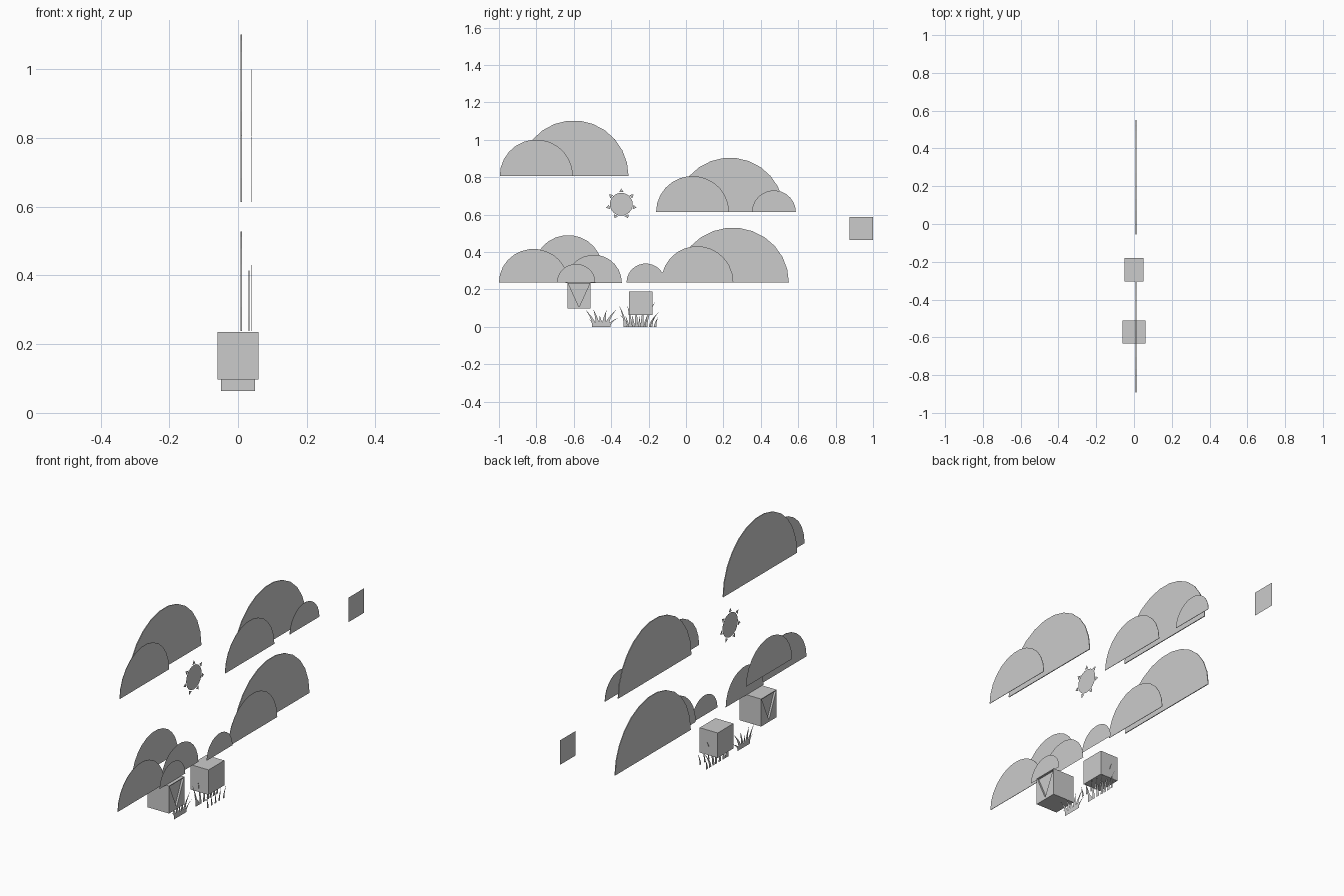
import bpy, bmesh
from math import sin, cos, pi, radians

if "Cube" in bpy.data.objects:
    bpy.data.objects.remove(bpy.data.objects["Cube"])


def mesh_object(name, bm):
    bmesh.ops.recalc_face_normals(bm, faces=bm.faces[:])
    me = bpy.data.meshes.new(name)
    bm.to_mesh(me)
    bm.free()
    ob = bpy.data.objects.new(name, me)
    bpy.context.collection.objects.link(ob)
    return ob


def card(bm, pts, x, thick=0.0):
    """Flat outline in the y-z plane at x, optionally given thickness."""
    f = bm.faces.new([bm.verts.new((x - thick / 2, y, z)) for y, z in pts])
    if thick:
        r = bmesh.ops.extrude_face_region(bm, geom=[f], use_keep_orig=True)
        vs = [v for v in r["geom"] if isinstance(v, bmesh.types.BMVert)]
        bmesh.ops.translate(bm, verts=vs, vec=(thick, 0, 0))


def dome(name, x, y, z, r, h, thick=0.0, n=13):
    bm = bmesh.new()
    card(bm, [(y + r * cos(pi * i / n), z + h * sin(pi * i / n))
              for i in range(n + 1)], x, thick)
    return mesh_object(name, bm)


def box(name, x, y0, y1, z0, z1):
    bm = bmesh.new()
    bmesh.ops.create_cube(bm, size=1)
    for v in bm.verts:
        v.co = (v.co.x * 2 * x, (y0 + y1) / 2 + v.co.y * (y1 - y0),
                (z0 + z1) / 2 + v.co.z * (z1 - z0))
    return mesh_object(name, bm)


def grass(name, x, blades, n=5):
    """Each blade: base y, base width, tip y, tip z."""
    bm = bmesh.new()
    for y, w, ty, tz in blades:
        left, right = [], []
        for i in range(n):
            t = i / n
            c = y + (ty - y) * t ** 1.7
            left.append((c - w / 2 * (1 - t), tz * t))
            right.append((c + w / 2 * (1 - t), tz * t))
        card(bm, right + [(ty, tz)] + left[::-1], x)
    return mesh_object(name, bm)


# Cloud groups: x, centre y, base z, radius, height, thickness
clouds = {
    "upper_left_cloud": [(0.01, -0.60, 0.805, 0.293, 0.298, 0.004),
                         (0.04, -0.80, 0.805, 0.196, 0.196, 0.002)],
    "upper_right_cloud": [(0.01, 0.235, 0.614, 0.29, 0.29, 0.004),
                          (0.04, 0.035, 0.614, 0.195, 0.192, 0.002),
                          (0.04, 0.47, 0.614, 0.117, 0.115, 0.002)],
    "lower_right_cloud": [(0.01, 0.25, 0.238, 0.30, 0.292, 0.004),
                          (0.04, 0.06, 0.238, 0.193, 0.193, 0.002),
                          (0.048, -0.215, 0.238, 0.103, 0.10, 0)],
    "lower_left_cloud": [(-0.02, -0.63, 0.31, 0.183, 0.18, 0),
                         (0.032, -0.815, 0.238, 0.185, 0.178, 0.002),
                         (0.02, -0.493, 0.235, 0.15, 0.15, 0),
                         (0.047, -0.587, 0.238, 0.102, 0.098, 0)],
}
for name, parts in clouds.items():
    for i, p in enumerate(parts):
        dome(f"{name}_{i + 1}", *p)

# Sun disc and seven separate rays
sy, sz, sx = -0.346, 0.655, -0.003
bm = bmesh.new()
card(bm, [(sy + 0.061 * cos(2 * pi * i / 24), sz + 0.061 * sin(2 * pi * i / 24))
          for i in range(24)], sx)
mesh_object("sun_disc", bm)
bm = bmesh.new()
for i in range(7):
    a = pi / 2 + 2 * pi * i / 7
    card(bm, [(sy + r * cos(a + d), sz + r * sin(a + d))
              for r, d in ((0.066, -0.18), (0.084, 0), (0.066, 0.18))], sx)
mesh_object("sun_rays", bm)

# Floating square card
bm = bmesh.new()
card(bm, [(0.875, 0.465), (1.0, 0.465), (1.0, 0.588), (0.875, 0.588)], 0)
mesh_object("square_card", bm)

# Upper block with a triangular recess in each side
block = box("recessed_block", 0.06, -0.633, -0.51, 0.097, 0.235)
for s in (-1, 1):
    bm = bmesh.new()
    card(bm, [(-0.629, 0.231), (-0.572, 0.106), (-0.515, 0.231)], s * 0.06, 0.02)
    cutter = mesh_object("recess_cutter", bm)
    cutter.hide_render = True
    cutter.display_type = 'WIRE'
    cutter.hide_set(True)
    mod = block.modifiers.new("recess", 'BOOLEAN')
    mod.operation = 'DIFFERENCE'
    mod.solver = 'EXACT'
    mod.object = cutter

# Plain lower block
box("plain_block", 0.05, -0.305, -0.18, 0.063, 0.188)

# Grass tufts
grass("left_grass", -0.004, [
    (-0.49, 0.026, -0.535, 0.088), (-0.485, 0.022, -0.52, 0.04),
    (-0.472, 0.026, -0.495, 0.092), (-0.455, 0.026, -0.462, 0.06),
    (-0.44, 0.026, -0.425, 0.09), (-0.425, 0.026, -0.37, 0.095),
    (-0.415, 0.022, -0.36, 0.05)])
grass("right_grass", -0.002, [
    (-0.325, 0.018, -0.36, 0.118), (-0.31, 0.018, -0.35, 0.06),
    (-0.295, 0.018, -0.315, 0.12), (-0.265, 0.018, -0.27, 0.13),
    (-0.235, 0.018, -0.22, 0.14), (-0.215, 0.018, -0.16, 0.14),
    (-0.19, 0.018, -0.14, 0.085), (-0.165, 0.016, -0.15, 0.05)])
grass("front_grass", 0.05, [
    (-0.31, 0.014, -0.325, 0.06), (-0.28, 0.014, -0.29, 0.065),
    (-0.25, 0.014, -0.245, 0.065), (-0.22, 0.014, -0.205, 0.065),
    (-0.185, 0.014, -0.165, 0.06)])
